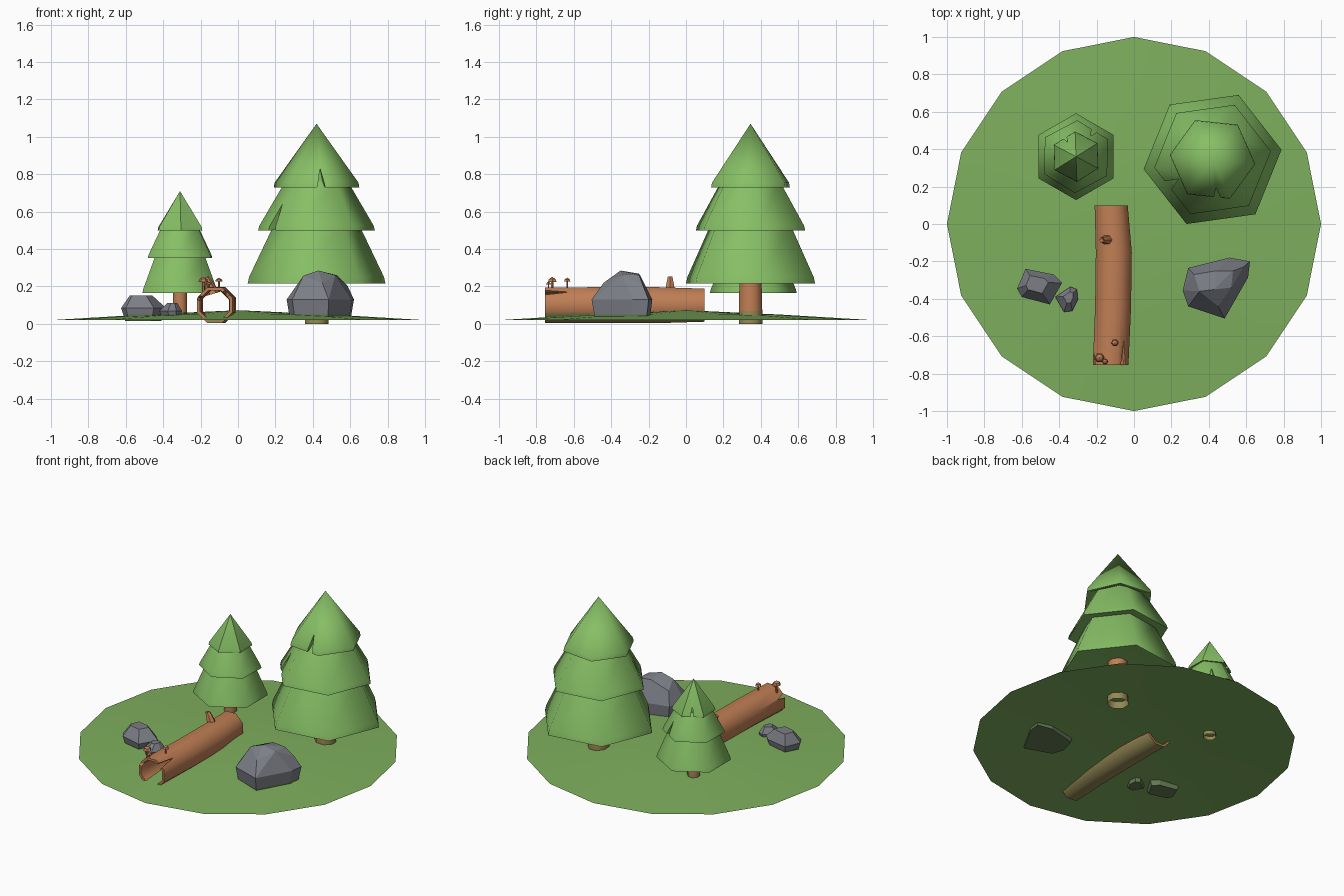
import bpy, bmesh, math
from mathutils import Vector

if "Cube" in bpy.data.objects:
    bpy.data.objects.remove(bpy.data.objects["Cube"])


def material(name, rgb):
    m = bpy.data.materials.new(name)
    m.diffuse_color = (*rgb, 1)
    m.use_nodes = True
    m.node_tree.nodes["Principled BSDF"].inputs["Base Color"].default_value = m.diffuse_color
    return m


GRASS = material("grass green", (0.21, 0.43, 0.11))
LEAF = material("needle green", (0.24, 0.52, 0.13))
WOOD = material("bark brown", (0.53, 0.21, 0.09))
OLIVE = material("mossy bark", (0.30, 0.25, 0.09))
STONE = material("stone grey", (0.20, 0.21, 0.24))
MOSS = material("mossy stone", (0.13, 0.20, 0.09))


def finish(name, bm, mats, low=None, smooth=None):
    """Make an object; faces centred below height `low` get the second material."""
    bmesh.ops.recalc_face_normals(bm, faces=bm.faces)
    if low is not None:
        for f in bm.faces:
            f.material_index = int(f.calc_center_median().z < low)
    me = bpy.data.meshes.new(name)
    bm.to_mesh(me)
    bm.free()
    for m in mats:
        me.materials.append(m)
    ob = bpy.data.objects.new(name, me)
    bpy.context.collection.objects.link(ob)
    if smooth:
        bpy.ops.object.select_all(action='DESELECT')
        ob.select_set(True)
        bpy.context.view_layer.objects.active = ob
        bpy.ops.object.shade_smooth_by_angle(angle=math.radians(smooth))
    return ob


def loft(bm, rings, closed=False):
    """Skin a list of rings; a ring of one point makes a tip."""
    vs = [[bm.verts.new(p) for p in r] for r in rings]
    pairs = list(zip(vs, vs[1:])) + ([(vs[-1], vs[0])] if closed else [])
    for a, b in pairs:
        n = max(len(a), len(b))
        for i in range(n):
            j = (i + 1) % n
            q = [a[i % len(a)], a[j % len(a)], b[j % len(b)], b[i % len(b)]]
            bm.faces.new(list(dict.fromkeys(q)))


def lathe(bm, profile, n, centre=(0, 0), phase=0):
    rings = []
    for r, z in profile:
        ring = [(centre[0] + r * math.cos(math.radians(phase) + math.tau * i / n),
                 centre[1] + r * math.sin(math.radians(phase) + math.tau * i / n), z)
                for i in range(n if r > 0 else 1)]
        rings.append(ring)
    loft(bm, rings)


def notch(ob, base, up, out, width, height, depth):
    """Cut a V notch into ob, tip pointing along up, through along out."""
    base, up, out = Vector(base), Vector(up).normalized(), Vector(out).normalized()
    side = up.cross(out)
    tri = [base - side * width / 2 - up * 0.02, base + side * width / 2 - up * 0.02, base + up * height]
    bm = bmesh.new()
    loft(bm, [[p - out * depth for p in tri], [p + out * 0.2 for p in tri]])
    bmesh.ops.holes_fill(bm, edges=bm.edges)
    cutter = finish("notch_cutter", bm, [])
    cutter.hide_render = True
    mod = ob.modifiers.new("notch", 'BOOLEAN')
    mod.operation, mod.solver, mod.object = 'DIFFERENCE', 'EXACT', cutter
    bpy.context.view_layer.objects.active = ob
    bpy.ops.object.modifier_apply(modifier="notch")
    bpy.data.objects.remove(cutter)


# domed ground sheet
bm = bmesh.new()
lathe(bm, [(1, 0.02), (0.5, 0.05), (0, 0.073)], 16)
finish("ground", bm, [GRASS], smooth=30)


def tree(name, c, trunk_r, trunk_z, tiers, notches):
    # trunk, open at the foot
    bm = bmesh.new()
    lathe(bm, [(trunk_r, trunk_z), (trunk_r, 0.07), (trunk_r * 0.9, tiers[0][1] + 0.12)], 8, c, 22.5)
    finish(name + "_trunk", bm, [WOOD, OLIVE], low=0.06, smooth=50)
    # hollow-bottomed six-sided skirts
    for k, (R, zb, lip, rt, zt, phase) in enumerate(tiers):
        bm = bmesh.new()
        prof = [(0, zb + 0.3 * (zt - zb)), (R * 0.92, zb), (R, zb), (R * 0.98, zb + lip)]
        prof += [(rt, zt), (0, zt)] if rt else [(0, zt)]
        lathe(bm, prof, 6, c, phase)
        ob = finish(f"{name}_tier_{k + 1}", bm, [LEAF])
        if k in notches:
            a = math.radians(notches[k])
            d = Vector((math.cos(a), math.sin(a), 0))
            notch(ob, Vector((*c, zb)) + d * R * 0.9, (0, 0, 1), d, R * 0.22, R * 0.45, R * 0.28)
        bpy.ops.object.select_all(action='DESELECT')
        ob.select_set(True)
        bpy.context.view_layer.objects.active = ob
        bpy.ops.object.shade_smooth_by_angle(angle=math.radians(62))


# trees: radius, bottom, lip height, top radius, top, rotation
tree("big_tree", (0.42, 0.345), 0.068, 0.0,
     [(0.372, 0.215, 0.035, 0.23, 0.53, 8), (0.315, 0.5, 0.025, 0.17, 0.76, 8),
      (0.23, 0.73, 0.025, 0, 1.07, -6)], {1: 210, 2: 277})
tree("small_tree", (-0.31, 0.36), 0.041, 0.025,
     [(0.232, 0.165, 0.02, 0.15, 0.37, 90), (0.195, 0.352, 0.016, 0.11, 0.52, 88),
      (0.135, 0.5, 0.016, 0, 0.71, 92)], {1: 55, 2: 120})

# hollow, slightly bent log, open at both ends
stations = [(-0.755, -0.125, 0.099), (-0.45, -0.112, 0.1), (-0.15, -0.108, 0.1), (0.1, -0.122, 0.092)]


def log_ring(y, x, r, scale):
    return [(x + r * scale * math.cos(math.tau * (i + 0.5) / 8), y,
             0.1 + r * scale * math.sin(math.tau * (i + 0.5) / 8)) for i in range(8)]


bm = bmesh.new()
loft(bm, [log_ring(*s, 1.04) for s in stations] + [log_ring(*s, 0.86) for s in stations[::-1]], closed=True)
log = finish("hollow_log", bm, [WOOD, OLIVE], low=0.035)
notch(log, (-0.055, -0.755, 0.17), (0, 1, 0), (0.75, 0, 0.66), 0.04, 0.13, 0.04)
notch(log, (-0.21, -0.755, 0.14), (0, 1, 0), (-1, 0, 0.4), 0.035, 0.07, 0.04)
log.select_set(True)
bpy.context.view_layer.objects.active = log
bpy.ops.object.shade_smooth_by_angle(angle=math.radians(50))

# broken branch stub
bm = bmesh.new()
stub = []
for cx, cz, r in [(-0.135, 0.16, 0.033), (-0.158, 0.225, 0.02), (-0.172, 0.25, 0.014)]:
    stub.append([(cx + r * math.cos(math.tau * i / 6), -0.085 + r * math.sin(math.tau * i / 6),
                  cz + 0.3 * r * math.cos(math.tau * i / 6)) for i in range(6)])
loft(bm, stub + [[(-0.167, -0.085, 0.242)]])
finish("branch_stub", bm, [WOOD])

# mushrooms on the log
for i, (x, y, r, top) in enumerate([(-0.185, -0.715, 0.027, 0.252), (-0.155, -0.735, 0.016, 0.226),
                                    (-0.102, -0.635, 0.02, 0.247)]):
    bm = bmesh.new()
    lathe(bm, [(r * 0.3, 0.17), (r * 0.25, top - r), (r, top - r * 1.05), (r * 0.75, top - r * 0.45),
               (0, top)], 6, (x, y))
    finish(f"mushroom_{i + 1}", bm, [WOOD])


def rock(name, pts):
    bm = bmesh.new()
    for p in pts:
        bm.verts.new(p)
    res = bmesh.ops.convex_hull(bm, input=bm.verts)
    bmesh.ops.delete(bm, geom=[v for v in res["geom_interior"] if isinstance(v, bmesh.types.BMVert)],
                     context='VERTS')
    bmesh.ops.dissolve_limit(bm, angle_limit=0.2, verts=bm.verts, edges=bm.edges)
    bmesh.ops.bisect_plane(bm, geom=bm.verts[:] + bm.edges[:] + bm.faces[:],
                           plane_co=(0, 0, 0.05), plane_no=(0, 0, 1))
    finish(name, bm, [STONE, MOSS], low=0.05)


def stack(outline, layers):
    """Points of an outline shrunk about its centre (scale, height, shift x, shift y)."""
    cx = sum(p[0] for p in outline) / len(outline)
    cy = sum(p[1] for p in outline) / len(outline)
    return [(cx + dx + (x - cx) * s, cy + dy + (y - cy) * s, z)
            for s, z, dx, dy in layers for x, y in outline]


# boulder
big = [(0.26, -0.355), (0.29, -0.235), (0.51, -0.18), (0.62, -0.2), (0.61, -0.285), (0.485, -0.505), (0.29, -0.44)]
rock("boulder", stack(big, [(0.9, 0.025, 0, 0), (1, 0.13, 0, 0)]) + [
    (0.35, -0.36, 0.258), (0.43, -0.35, 0.285), (0.44, -0.25, 0.268), (0.53, -0.25, 0.26),
    (0.52, -0.34, 0.26), (0.585, -0.23, 0.205), (0.45, -0.44, 0.22), (0.32, -0.27, 0.215)])
# two small stones
rock("stone_left", stack(
    [(-0.625, -0.345), (-0.58, -0.24), (-0.43, -0.27), (-0.385, -0.315), (-0.45, -0.43), (-0.6, -0.39)],
    [(0.8, 0.015, 0, 0), (1, 0.085, 0, 0), (0.5, 0.152, -0.01, 0.01)]))
rock("stone_right", stack(
    [(-0.34, -0.335), (-0.305, -0.35), (-0.3, -0.405), (-0.33, -0.465), (-0.375, -0.47), (-0.42, -0.39)],
    [(0.8, 0.025, 0, 0), (1, 0.07, 0, 0), (0.45, 0.112, 0, 0.01)]))
